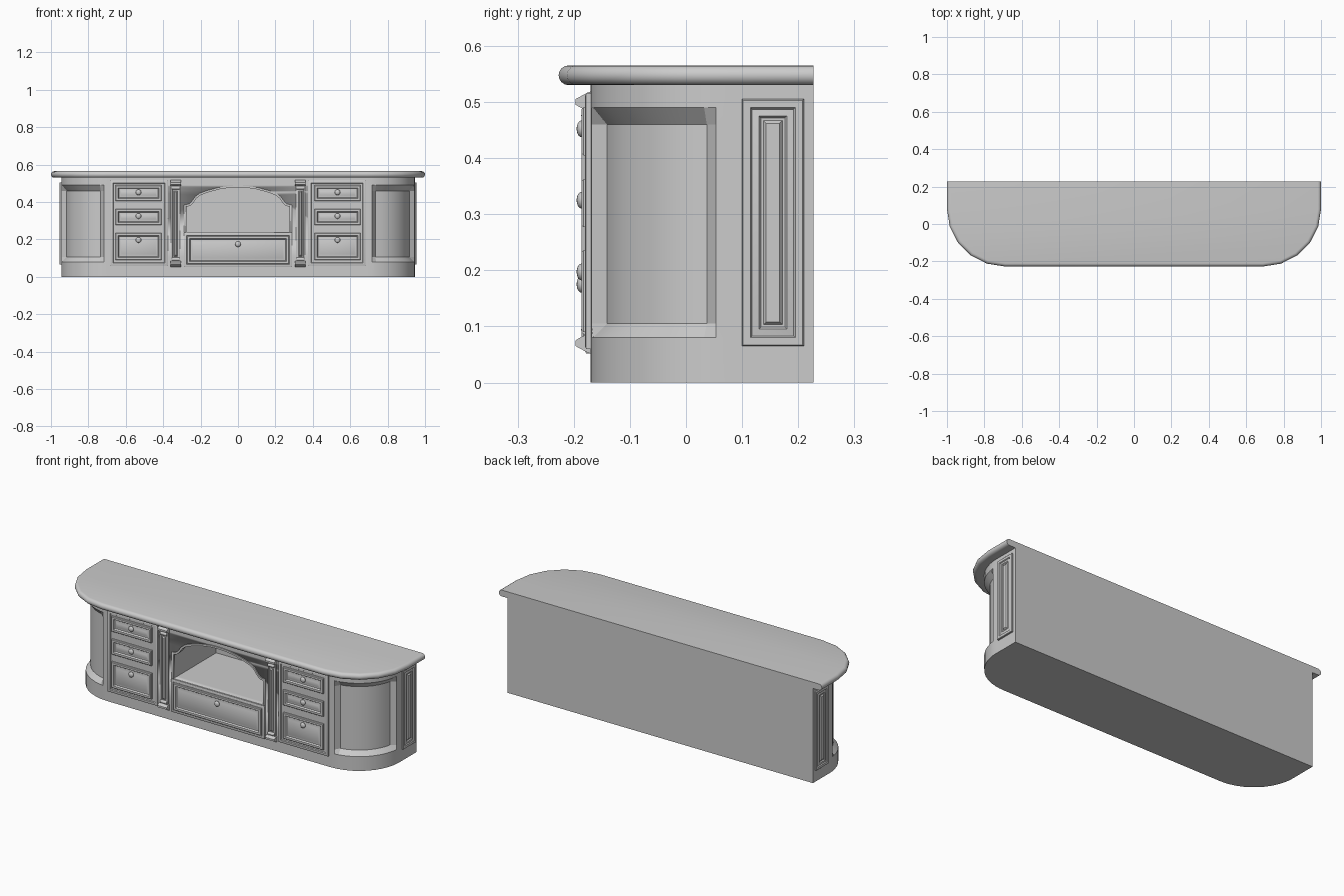
import bpy, bmesh, math

if "Cube" in bpy.data.objects:
    bpy.data.objects.remove(bpy.data.objects["Cube"])

FRONT, BACK, END = -0.17, 0.227, 0.945


def finish(name, bm, angle=35):
    bmesh.ops.recalc_face_normals(bm, faces=bm.faces)
    me = bpy.data.meshes.new(name)
    bm.to_mesh(me)
    bm.free()
    ob = bpy.data.objects.new(name, me)
    bpy.context.collection.objects.link(ob)
    bpy.ops.object.select_all(action='DESELECT')
    ob.select_set(True)
    bpy.context.view_layer.objects.active = ob
    bpy.ops.object.shade_smooth_by_angle(angle=math.radians(angle))
    return ob


def loft(name, rings, angle=35):
    """Skin closed rings of points and cap both ends."""
    bm = bmesh.new()
    vs = [[bm.verts.new(p) for p in r] for r in rings]
    n = len(vs[0])
    for a, b in zip(vs, vs[1:]):
        for i in range(n):
            j = (i + 1) % n
            bm.faces.new((a[i], a[j], b[j], b[i]))
    bm.faces.new(vs[0])
    bm.faces.new(vs[-1])
    return finish(name, bm, angle)


def outline(a, b, z, angles, depth=lambda t: 0):
    """Plan outline: flat back, elliptical front corners."""
    right = [(0.69 + a, BACK, z)]
    for t in angles:
        r, d = math.radians(t), depth(t)
        right.append((0.69 + (a - d) * math.cos(r), 0.08 - (b - d) * math.sin(r), z))
    return right + [(-x, y, z) for x, y, z in reversed(right)]


def on_front(u, v, d):
    return (u, FRONT - d, v)


def panel(name, u0, u1, v0, v1, steps, place=on_front):
    """Moulded rectangular panel; steps are (inset, height) pairs."""
    rings = []
    for i, d in [(0, -0.004)] + steps:
        rings.append([place(u, v, d) for u, v in
                      ((u0 + i, v0 + i), (u1 - i, v0 + i), (u1 - i, v1 - i), (u0 + i, v1 - i))])
    return loft(name, rings)


def prism(name, pts, a, b, axis):
    """Extrude a 2D profile along x (y,z points) or y (x,z points)."""
    if axis == 'x':
        return loft(name, [[(c, p, q) for p, q in pts] for c in (a, b)])
    return loft(name, [[(p, c, q) for p, q in pts] for c in (a, b)])


def knob(name, x, z, base):
    bm = bmesh.new()
    bmesh.ops.create_uvsphere(bm, u_segments=16, v_segments=10, radius=0.015)
    bmesh.ops.scale(bm, vec=(1, 0.6, 1), verts=bm.verts)
    bmesh.ops.translate(bm, vec=(x, base, z), verts=bm.verts)
    return finish(name, bm, 60)


def cut(ob, cutter):
    cutter.hide_render = True
    m = ob.modifiers.new("cut", 'BOOLEAN')
    m.operation, m.solver, m.object = 'DIFFERENCE', 'EXACT', cutter
    bpy.context.view_layer.objects.active = ob
    bpy.ops.object.modifier_apply(modifier=m.name)
    bpy.data.objects.remove(cutter)


# worktop with bullnose edge
rings = []
for k in range(9):
    t = math.pi * (k / 8 - 0.5)
    d = 0.0175 * (1 - math.cos(t))
    rings.append(outline(0.31 - d, 0.307 - d, 0.5475 + 0.0175 * math.sin(t),
                         [18 * i for i in range(6)]))
loft("worktop", rings, 40)

# body with recessed curved corner panels
cols = [0, 6] + [11 + 8.5 * i for i in range(9)] + [84, 90]
rings = []
for z, d in ((0, 0), (0.08, 0), (0.105, 0.025), (0.46, 0.025), (0.49, 0), (0.53, 0)):
    rings.append(outline(0.255, 0.25, z, cols, lambda t: d if 10 < t < 82 else 0))
body = loft("cabinet_body", rings, 25)

# arched niche opening
half = [(0.275, 0.24), (0.275, 0.375), (0.255, 0.38), (0.24, 0.395), (0.222, 0.42),
        (0.2, 0.437), (0.16, 0.452), (0.1, 0.468), (0.05, 0.476)]
arch = half + [(0, 0.478)] + [(-x, z) for x, z in reversed(half)]
cut(body, prism("arch_cutter", arch, -0.25, 0.0, 'y'))
box = [(-0.275, 0.24), (0.275, 0.24), (0.275, 0.5), (-0.275, 0.5)]
cut(body, prism("niche_cutter", box, -0.145, 0.2, 'y'))

# raised trim following the arch
bm = bmesh.new()
rows = []
for x, z in arch[1:-1]:
    k = 0.01
    outer = (x * 1.025, z + k)
    rows.append([bm.verts.new(c) for c in ((x, FRONT + 0.004, z), (x, FRONT - 0.006, z),
                 (outer[0], FRONT - 0.006, outer[1]), (outer[0], FRONT + 0.004, outer[1]))])
for a, b in zip(rows, rows[1:]):
    for i in range(4):
        bm.faces.new((a[i], a[(i + 1) % 4], b[(i + 1) % 4], b[i]))
bm.faces.new(rows[0])
bm.faces.new(rows[-1])
finish("arch_trim", bm)

FRAME = [(0, 0.008), (0.004, 0.01), (0.014, 0.01), (0.017, 0.005)]
DRAWER = [(0, 0.013), (0.003, 0.016), (0.014, 0.016), (0.019, 0.008), (0.022, 0.008), (0.032, 0.013)]

# lower middle drawer
panel("middle_drawer_frame", -0.29, 0.29, 0.052, 0.236, FRAME)
panel("middle_drawer", -0.272, 0.272, 0.068, 0.218, DRAWER)
knob("middle_drawer_knob", 0, 0.175, FRONT - 0.016)

for s, side in ((-1, "left"), (1, "right")):
    # niche side strip
    a, b = sorted((s * 0.277, s * 0.29))
    panel(side + "_niche_strip", a, b, 0.236, 0.385, [(0, 0.004), (0.003, 0.006)])

    # drawer stack
    a, b = sorted((s * 0.375, s * 0.682))
    panel(side + "_drawer_frame", a, b, 0.06, 0.515, FRAME)
    a, b = sorted((s * 0.408, s * 0.655))
    for n, (z0, z1, kz) in enumerate(((0.405, 0.49, 0.452), (0.277, 0.362, 0.325), (0.09, 0.235, 0.197))):
        panel(f"{side}_drawer_{n + 1}", a, b, z0, z1, DRAWER)
        knob(f"{side}_drawer_knob_{n + 1}", s * 0.532, kz, FRONT - 0.016)

    # pilaster with bracket ends
    c = s * 0.333
    panel(side + "_pilaster_shaft", c - 0.024, c + 0.024, 0.06, 0.51,
          [(0, 0.008), (0.003, 0.01), (0.008, 0.01), (0.01, 0.006)])
    panel(side + "_pilaster_reed", c - 0.01, c + 0.01, 0.11, 0.46,
          [(0, 0.009), (0.006, 0.016)])
    top = [(-0.165, 0.52), (-0.175, 0.517), (-0.197, 0.505), (-0.197, 0.495), (-0.184, 0.488), (-0.165, 0.485)]
    low = [(-0.165, 0.05), (-0.175, 0.053), (-0.197, 0.065), (-0.197, 0.075), (-0.184, 0.083), (-0.165, 0.086)]
    prism(side + "_pilaster_capital", top, c - 0.029, c + 0.029, 'x')
    prism(side + "_pilaster_foot", low, c - 0.029, c + 0.029, 'x')
    for z, part in ((0.476, "upper"), (0.094, "lower")):
        roll = [(-0.178 + 0.009 * math.cos(i * math.pi / 6), z + 0.009 * math.sin(i * math.pi / 6))
                for i in range(12)]
        prism(f"{side}_{part}_scroll", roll, c - 0.02, c + 0.02, 'x')

    # end panel
    panel(side + "_end_panel", 0.10, 0.21, 0.065, 0.505,
          [(0, 0.008), (0.002, 0.01), (0.015, 0.01), (0.018, 0.005), (0.03, 0.008),
           (0.034, 0.003), (0.038, 0.003), (0.043, 0.009)],
          lambda u, v, d: (s * (END + d), u, v))
